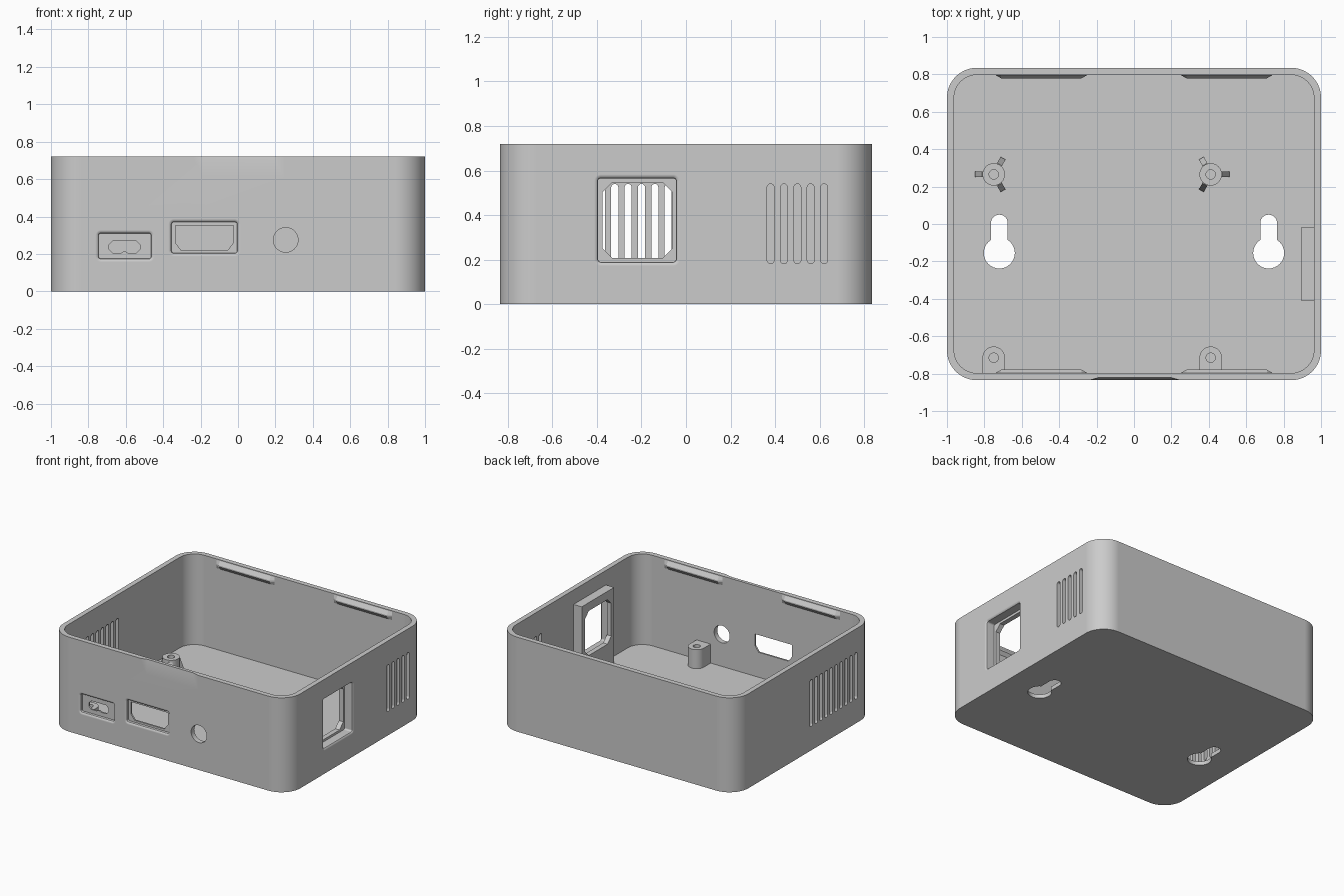
import bpy, bmesh, math
from mathutils import Vector

cube = bpy.data.objects.get("Cube")
if cube:
    bpy.data.objects.remove(cube, do_unlink=True)

# Single plastic colour
plastic = bpy.data.materials.new("grey_plastic")
plastic.use_nodes = True
GREY = (0.6, 0.6, 0.6, 1)
plastic.diffuse_color = GREY
plastic.node_tree.nodes["Principled BSDF"].inputs["Base Color"].default_value = GREY

# Main dimensions
HX, HY, HEIGHT = 1.0, 0.835, 0.72
WALL, FLOOR, RADIUS = 0.038, 0.03, 0.16
POST_TOP = 0.175


# Mapping of a flat outline (a, b) at depth d onto each side of the box
def on_floor(a, b, d):
    return (a, b, d)


def on_front(a, b, d):
    return (a, d, b)


def on_side(a, b, d):
    return (d, a, b)


def rounded(x0, x1, y0, y1, r, n=6):
    """Rounded rectangle outline."""
    pts = []
    corners = ((x1 - r, y1 - r), (x0 + r, y1 - r), (x0 + r, y0 + r), (x1 - r, y0 + r))
    for k, (cx, cy) in enumerate(corners):
        for i in range(n + 1):
            t = (k + i / n) * math.pi / 2
            pts.append((cx + r * math.cos(t), cy + r * math.sin(t)))
    return pts


def disc(x, y, r):
    return rounded(x - r, x + r, y - r, y + r, r, 8)


def loft(name, levels, place):
    """Solid through outlines given as (outline, depth)."""
    bm = bmesh.new()
    rings = [[bm.verts.new(place(a, b, d)) for a, b in outline] for outline, d in levels]
    count = len(rings[0])
    bm.faces.new(rings[0])
    bm.faces.new(rings[-1])
    for low, high in zip(rings, rings[1:]):
        for i in range(count):
            j = (i + 1) % count
            bm.faces.new((low[i], low[j], high[j], high[i]))
    bmesh.ops.remove_doubles(bm, verts=bm.verts, dist=1e-5)
    bmesh.ops.recalc_face_normals(bm, faces=bm.faces)
    mesh = bpy.data.meshes.new(name)
    bm.to_mesh(mesh)
    bm.free()
    mesh.materials.append(plastic)
    obj = bpy.data.objects.new(name, mesh)
    bpy.context.collection.objects.link(obj)
    return obj


def prism(name, outline, d0, d1, place):
    return loft(name, [(outline, d0), (outline, d1)], place)


def select(obj):
    bpy.ops.object.select_all(action="DESELECT")
    obj.select_set(True)
    bpy.context.view_layer.objects.active = obj


def combine(target, tool, operation="DIFFERENCE"):
    """Apply a boolean and throw the tool away."""
    tool.hide_render = True
    mod = target.modifiers.new("combine", "BOOLEAN")
    mod.operation, mod.solver, mod.object = operation, "EXACT", tool
    select(target)
    bpy.ops.object.modifier_apply(modifier=mod.name)
    bpy.data.objects.remove(tool, do_unlink=True)


def finish(obj):
    select(obj)
    bpy.ops.object.shade_smooth_by_angle(angle=math.radians(30))
    mod = obj.modifiers.new("weighted_normals", "WEIGHTED_NORMAL")
    mod.keep_sharp = True


def pocket(x0, x1, y0, y1, face, bottom, place):
    """Recess cutter with a rounded-over mouth."""
    inward = 1 if bottom > face else -1
    flare = 0.018
    levels = []
    for grow, depth in ((flare, -0.02), (flare, 0), (0.008, 0.003), (0.002, 0.009), (0, flare)):
        outline = rounded(x0 - grow, x1 + grow, y0 - grow, y1 + grow, 0.012 + grow)
        levels.append((outline, face + inward * depth))
    levels.append((rounded(x0, x1, y0, y1, 0.012), bottom))
    return loft("pocket_cutter", levels, place)


# Open-topped case
body = prism("case_body", rounded(-HX, HX, -HY, HY, RADIUS, 16), 0, HEIGHT, on_floor)
ix, iy = HX - WALL, HY - WALL
combine(body, prism("cavity", rounded(-ix, ix, -iy, iy, RADIUS - WALL, 16),
                    FLOOR, HEIGHT + 0.1, on_floor))

# Thickened pad behind the network port
combine(body, prism("port_pad", [(-0.41, 0.015), (-0.02, 0.015), (-0.02, 0.61), (-0.41, 0.61)],
                    0.893, 0.98, on_side), "UNION")

# Network port on the left wall: recess and corner-cut opening
combine(body, pocket(-0.395, -0.045, 0.19, 0.565, HX, 0.93, on_side))
combine(body, prism("network_hole", rounded(-0.375, -0.06, 0.207, 0.547, 0.045, 1),
                    0.8, 1.1, on_side))

# Front ports: recesses with chamfered openings, and a round jack
combine(body, pocket(-0.745, -0.465, 0.175, 0.31, -HY, -HY + 0.025, on_front))
combine(body, pocket(-0.355, -0.005, 0.205, 0.37, -HY, -HY + 0.025, on_front))
power = [(-0.67, 0.27), (-0.545, 0.27), (-0.525, 0.25), (-0.525, 0.225), (-0.545, 0.205),
         (-0.59, 0.205), (-0.6, 0.212), (-0.615, 0.212), (-0.625, 0.205),
         (-0.67, 0.205), (-0.69, 0.225), (-0.69, 0.25)]
video = [(-0.335, 0.352), (-0.025, 0.352), (-0.025, 0.26), (-0.055, 0.22),
         (-0.305, 0.22), (-0.335, 0.26)]
for outline in (power, video, disc(0.255, 0.275, 0.066)):
    combine(body, prism("front_hole", outline, -0.95, -0.7, on_front))

# Ventilation slots: five on the left wall, ten on the right wall
for side, first, count in ((1, 0.38, 5), (-1, -0.62, 10)):
    for i in range(count):
        y = first + 0.06 * i
        slot = rounded(y - 0.016, y + 0.016, 0.182, 0.54, 0.016, 4)
        combine(body, prism("vent_cutter", slot, side * 0.9, side * 1.1, on_side))

# Wall-hanging keyholes in the floor
for x in (-0.72, 0.72):
    combine(body, prism("keyhole_round", disc(x, -0.155, 0.083), -0.1, 0.1, on_floor))
    combine(body, prism("keyhole_slot", rounded(x - 0.045, x + 0.045, -0.16, 0.05, 0.045),
                        -0.1, 0.1, on_floor))

# Shallow thumb scoop on the front rim
def scoop(depth):
    y = -HY - 0.001
    return [(-0.25, -0.9), (0.25, -0.9), (0.25, y), (0.19, y + depth),
            (-0.19, y + depth), (-0.25, y)]


combine(body, loft("thumb_scoop", [(scoop(0), 0.6), (scoop(0.017), 0.74)], on_floor))
finish(body)

# Snap ridges under the rim
for wall, name in ((1, "back"), (-1, "front")):
    for x in (-0.495, 0.495):
        def profile(reach):
            return [(wall * (iy + 0.01), 0.65), (wall * iy, 0.65), (wall * (iy - reach), 0.675),
                    (wall * (iy - reach), 0.685), (wall * iy, 0.712), (wall * (iy + 0.01), 0.712)]
        loft(name + "_snap_ridge",
             [(profile(0.001), x - 0.245), (profile(0.018), x - 0.215),
              (profile(0.018), x + 0.215), (profile(0.001), x + 0.245)], on_side)

# Board posts: ribbed at the back, joined to the wall at the front
for x, spin in ((-0.75, math.pi), (0.41, 0)):
    post = prism("back_post", disc(x, 0.265, 0.06), FLOOR - 0.01, POST_TOP, on_floor)
    combine(post, prism("screw_hole", disc(x, 0.265, 0.025), 0.06, 0.3, on_floor))
    finish(post)
    for i in range(3):
        gusset = [(0.05, FLOOR - 0.01), (0.1, FLOOR - 0.01), (0.1, 0.05), (0.062, 0.16), (0.05, 0.16)]
        rib = prism("post_rib", gusset, -0.015, 0.015, on_front)
        rib.location = (x, 0.265, 0)
        rib.rotation_euler.z = spin + i * math.tau / 3

    arch = [(x + 0.06 * math.cos(i * math.pi / 16), -0.715 + 0.06 * math.sin(i * math.pi / 16))
            for i in range(17)]
    arch += [(x - 0.06, -iy - 0.01), (x + 0.06, -iy - 0.01)]
    post = prism("front_post", arch, FLOOR - 0.01, POST_TOP, on_floor)
    combine(post, prism("screw_hole", disc(x, -0.715, 0.025), 0.06, 0.3, on_floor))
    finish(post)
